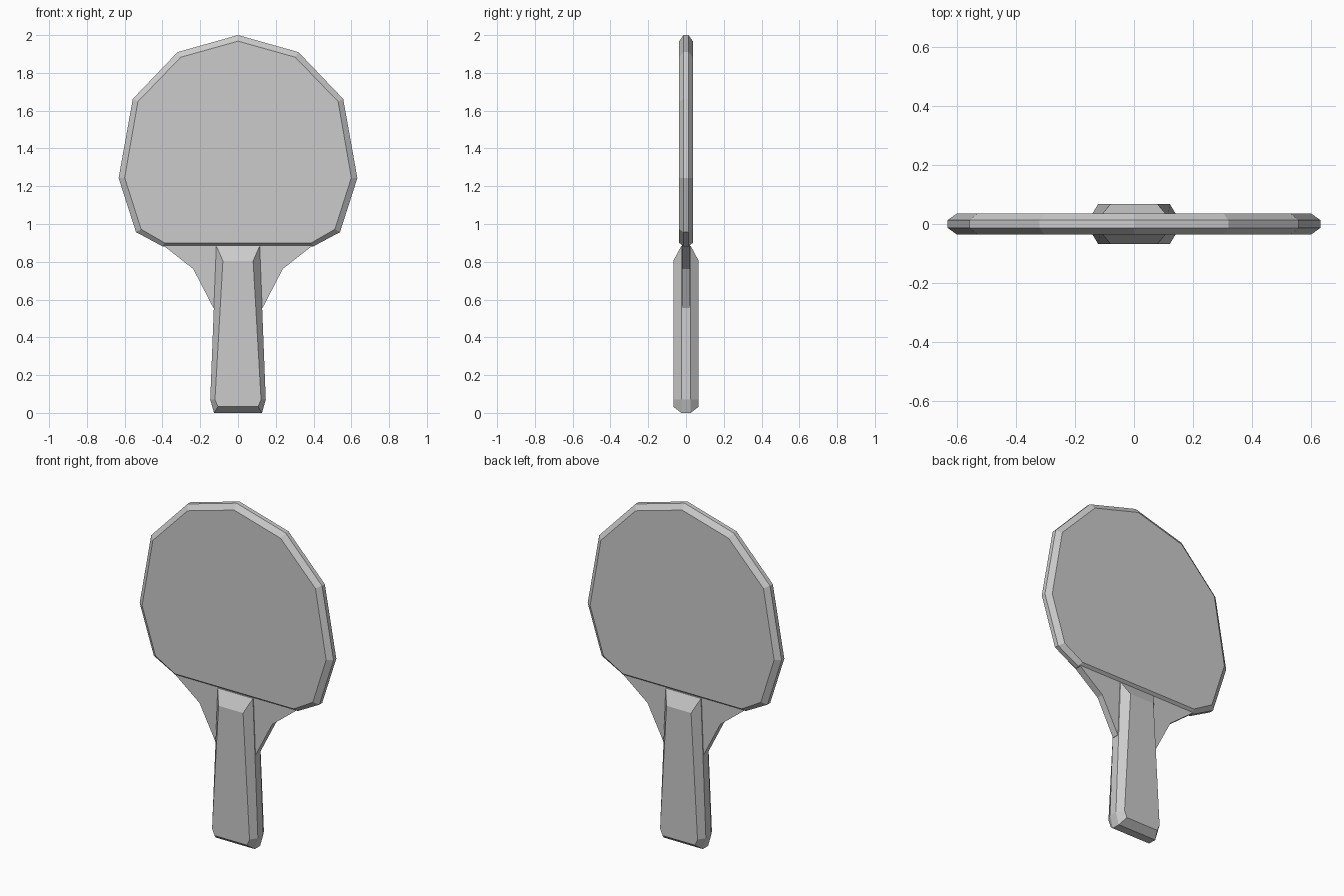
import bpy
import bmesh

cube = bpy.data.objects.get("Cube")
if cube:
    bpy.data.objects.remove(cube, do_unlink=True)

grey = bpy.data.materials.new("light_grey")
grey.use_nodes = True
colour = (0.6, 0.6, 0.6, 1)
grey.diffuse_color = colour
grey.node_tree.nodes["Principled BSDF"].inputs["Base Color"].default_value = colour


def mirrored(half):
    """Close a right-hand (x, z) outline by mirroring it across x = 0."""
    return half + [(-x, z) for x, z in reversed(half) if x > 0]


def bevelled_slab(name, layers):
    """Loft matching half outlines, each given as (y, outline), and cap both ends."""
    bm = bmesh.new()
    rings = [[bm.verts.new((x, y, z)) for x, z in mirrored(half)]
             for y, half in layers]
    n = len(rings[0])
    for a, b in zip(rings, rings[1:]):
        for i in range(n):
            j = (i + 1) % n
            bm.faces.new((a[i], a[j], b[j], b[i]))
    bm.faces.new(rings[0])
    bm.faces.new(rings[-1])
    bmesh.ops.recalc_face_normals(bm, faces=bm.faces)
    mesh = bpy.data.meshes.new(name)
    bm.to_mesh(mesh)
    bm.free()
    mesh.materials.append(grey)
    obj = bpy.data.objects.new(name, mesh)
    bpy.context.collection.objects.link(obj)
    return obj


# Blade: faceted disc with bevelled rim and a flat lower edge
rim = [(0, 2.0), (0.32, 1.91), (0.557, 1.662), (0.632, 1.243), (0.54, 0.957), (0.40, 0.882)]
face = [(0, 1.968), (0.303, 1.883), (0.53, 1.648), (0.60, 1.245), (0.513, 0.972), (0.388, 0.9)]
bevelled_slab("blade", [(-0.036, face), (-0.013, rim), (0.013, rim), (0.036, face)])

# Neck: thin flared plate between the blade and the handle
neck = [(0.40, 0.89), (0.237, 0.762), (0.13, 0.555)]
bevelled_slab("neck", [(-0.02, neck), (0.02, neck)])

# Handle: tapered grip, chamfered all round
outer = [(0.115, 0.884), (0.147, 0.07), (0.127, 0)]
inner = [(0.08, 0.805), (0.122, 0.07), (0.106, 0.033)]
bevelled_slab("handle", [(-0.067, inner), (-0.025, outer), (0.025, outer), (0.067, inner)])
